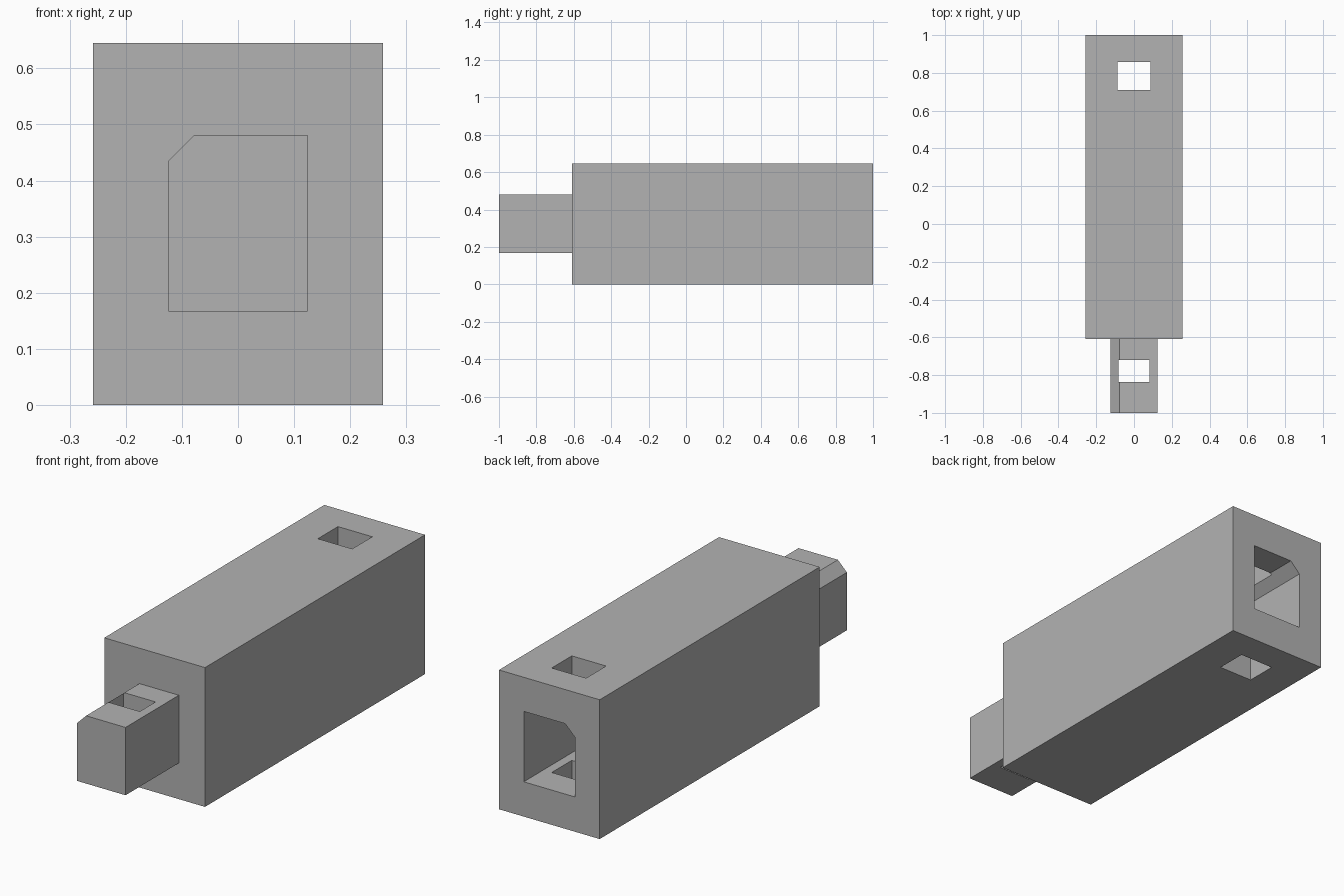
import bpy
import bmesh

if "Cube" in bpy.data.objects:
    bpy.data.objects.remove(bpy.data.objects["Cube"], do_unlink=True)

grey = bpy.data.materials.new("plain_grey")
grey.use_nodes = True
colour = (0.45, 0.45, 0.45, 1)
grey.diffuse_color = colour
grey.node_tree.nodes["Principled BSDF"].inputs["Base Color"].default_value = colour


def prism(name, half_width, z0, z1, y0, y1, chamfer=0):
    """Bar along y; its upper edge on the -x side may be chamfered."""
    w = half_width
    outline = [(-w, z0), (w, z0), (w, z1)]
    if chamfer:
        outline += [(chamfer - w, z1), (-w, z1 - chamfer)]
    else:
        outline += [(-w, z1)]
    bm = bmesh.new()
    face = bm.faces.new([bm.verts.new((x, y0, z)) for x, z in outline])
    grown = bmesh.ops.extrude_face_region(bm, geom=[face])["geom"]
    verts = [v for v in grown if isinstance(v, bmesh.types.BMVert)]
    bmesh.ops.translate(bm, verts=verts, vec=(0, y1 - y0, 0))
    bmesh.ops.recalc_face_normals(bm, faces=bm.faces)
    mesh = bpy.data.meshes.new(name)
    bm.to_mesh(mesh)
    bm.free()
    mesh.materials.append(grey)
    obj = bpy.data.objects.new(name, mesh)
    bpy.context.collection.objects.link(obj)
    return obj


def cut(target, cutter):
    """Subtract the cutter, bake the result and discard the cutter."""
    cutter.hide_render = True
    mod = target.modifiers.new("cut", "BOOLEAN")
    mod.operation = "DIFFERENCE"
    mod.solver = "EXACT"
    mod.object = cutter
    depsgraph = bpy.context.evaluated_depsgraph_get()
    baked = bpy.data.meshes.new_from_object(target.evaluated_get(depsgraph))
    target.modifiers.clear()
    target.data = baked
    bpy.data.objects.remove(cutter, do_unlink=True)


# Main block with a keyed socket in the back and a vertical pin hole
body = prism("body", 0.258, 0, 0.645, -0.61, 1)
cut(body, prism("socket_cutter", 0.131, 0.161, 0.487, 0.59, 1.1, 0.05))
cut(body, prism("body_pin_cutter", 0.088, -0.1, 0.8, 0.71, 0.857))

# Keyed peg on the front with its own pin hole
peg = prism("peg", 0.124, 0.167, 0.481, -1, -0.61, 0.046)
cut(peg, prism("peg_pin_cutter", 0.082, 0, 0.7, -0.836, -0.72))
